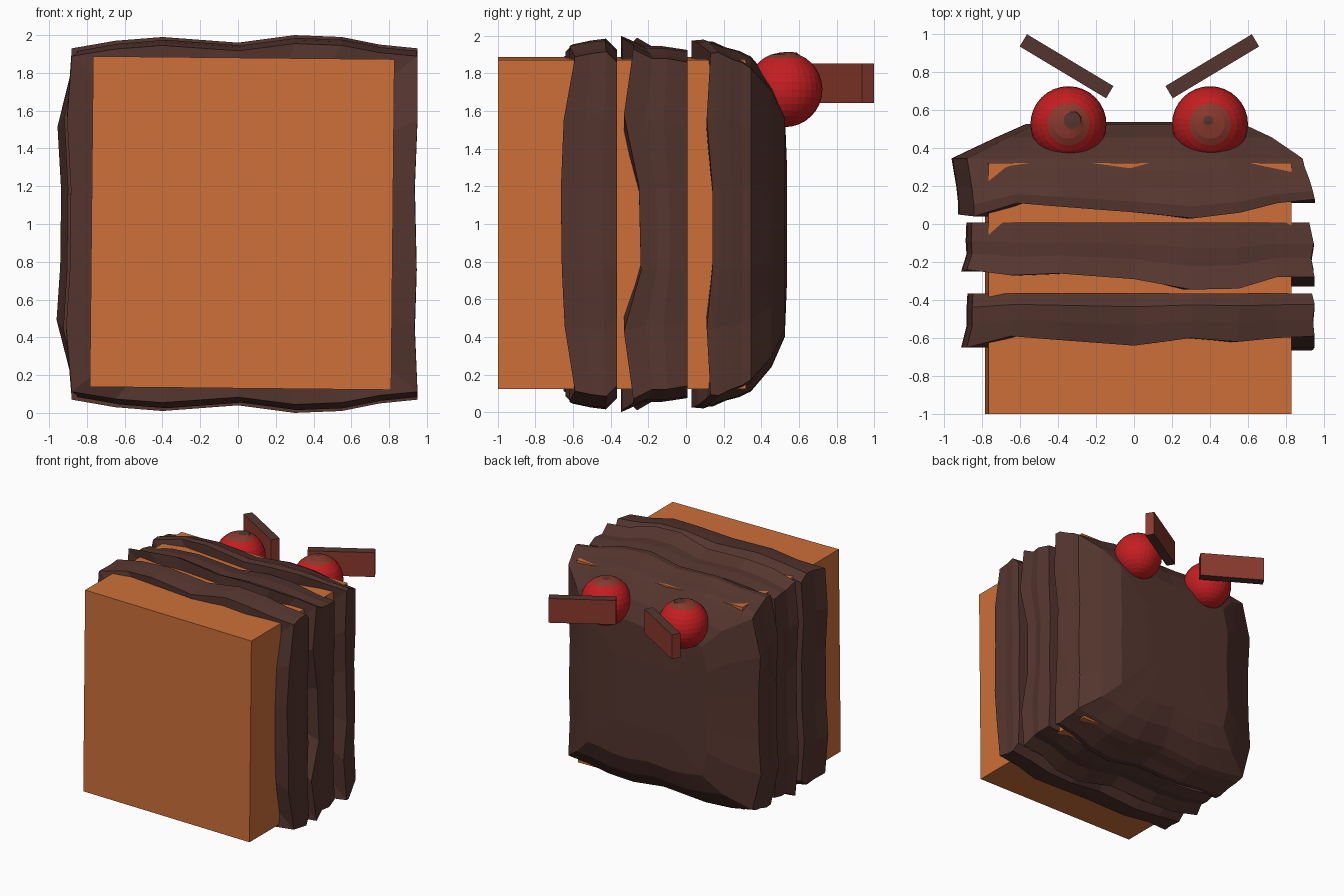
import bpy
import bmesh
from mathutils import Matrix, Vector

cube = bpy.data.objects.get("Cube")
if cube:
    bpy.data.objects.remove(cube, do_unlink=True)


def material(name, r, g, b):
    m = bpy.data.materials.new(name)
    m.use_nodes = True
    m.diffuse_color = (r, g, b, 1)
    for node in m.node_tree.nodes:
        if node.type == 'BSDF_PRINCIPLED':
            node.inputs["Base Color"].default_value = (r, g, b, 1)
    return m


orange = material("burnt orange", 0.61, 0.16, 0.04)
brown = material("dark brown", 0.09, 0.036, 0.028)
red = material("bright red", 0.55, 0.013, 0.015)
rust = material("rust", 0.25, 0.041, 0.026)


def finish(bm, name, mats):
    bmesh.ops.recalc_face_normals(bm, faces=bm.faces)
    mesh = bpy.data.meshes.new(name)
    bm.to_mesh(mesh)
    bm.free()
    for m in mats:
        mesh.materials.append(m)
    ob = bpy.data.objects.new(name, mesh)
    bpy.context.collection.objects.link(ob)
    return ob


def box(name, size, centre, axis, angle, mats):
    bm = bmesh.new()
    bmesh.ops.create_cube(bm, size=1)
    bm.transform(Matrix.Translation(centre) @ Matrix.Rotation(angle, 4, axis)
                 @ Matrix.Diagonal((*size, 1)))
    bm.normal_update()
    # top and bottom take the last material
    for f in bm.faces:
        f.material_index = len(mats) - 1 if abs(f.normal.z) > 0.9 else 0
    return finish(bm, name, mats)


# Core block
box("core_block", (1.595, 1.32, 1.75), (0.022, -0.34, 1.005), 'Y', 0.01, [orange])

# Uneven square outline shared by the crust layers
xs = [-0.88, -0.65, -0.4, 0, 0.3, 0.55, 0.75, 0.95]
top = [1.93, 1.97, 1.99, 1.96, 2, 1.99, 1.95, 1.93]
side_z = [1.58, 1.2, 0.75, 0.43]
right_x = [0.95, 0.935, 0.945, 0.935]
left_x = [-0.96, -0.94, -0.945, -0.965]


def crust(name, top_y, right_y, left_y, left_inset, back, rings, dome=()):
    """Loft from a wavy front rim to a flat back, with an optional dome.
    Rings are (x scale, z scale, depth 0-1, x shift)."""
    outline = (list(zip(xs, top)) + list(zip(right_x, side_z))
               + [(x, 2 - z) for x, z in zip(xs, top)][::-1]
               + [(x + left_inset, z) for x, z in zip(left_x, side_z)][::-1])
    front = top_y + right_y + top_y[::-1] + [left_y] * len(side_z)
    bm = bmesh.new()
    loops = []

    def ring(sx, sz, shift, ys):
        loops.append([bm.verts.new((0.02 + (x - 0.02) * sx + shift, y, 1 + (z - 1) * sz))
                      for (x, z), y in zip(outline, ys)])

    ring(0.8, 0.8, 0, front)
    for sx, sz, t, shift in rings:
        ring(sx, sz, shift, [f + (back - f) * t for f in front])
    for scale, y in dome:
        ring(scale, scale, 0, [y] * len(front))
    for a, b in zip(loops, loops[1:]):
        for i in range(len(a)):
            j = (i + 1) % len(a)
            bm.faces.new((a[i], a[j], b[j], b[i]))
    bm.faces.new(loops[0])
    bm.faces.new(loops[-1])
    return finish(bm, name, [brown])


crust("front_crust",
      [-0.65, -0.59, -0.61, -0.64, -0.6, -0.62, -0.6, -0.59],
      [-0.65, -0.665, -0.66, -0.645], -0.65, 0.055, -0.367,
      [(1, 0.955, 0, 0), (0.98, 0.975, 0.4, 0.01),
       (0.985, 0.985, 0.75, 0.015), (0.975, 0.925, 1, 0.01)])
crust("middle_crust",
      [-0.24, -0.27, -0.26, -0.29, -0.345, -0.34, -0.28, -0.28],
      [-0.33, -0.25, -0.24, -0.33], -0.25, 0.055, 0.008,
      [(1, 1, 0, 0), (0.975, 0.945, 0.35, 0.005),
       (0.985, 0.945, 0.62, 0.01), (0.97, 0.925, 1, 0)])
crust("back_crust",
      [0.04, 0.11, 0.09, 0.06, 0.03, 0.06, 0.11, 0.13],
      [0.11, 0.14, 0.14, 0.11], 0.05, 0, 0.345,
      [(0.98, 0.975, 0, 0.02), (0.975, 0.98, 0.2, 0.015),
       (0.97, 0.945, 0.5, 0), (0.965, 0.92, 0.8, -0.02), (0.965, 0.89, 1, -0.03)],
      [(0.76, 0.455), (0.6, 0.525), (0.3, 0.537)])

# Eyes: iris around the upper pole, pupils of unequal size
for name, x, pupil, drift in (("right_eye", -0.345, 1.15, 0.02), ("left_eye", 0.4, 0.65, -0.01)):
    bm = bmesh.new()
    bmesh.ops.create_uvsphere(bm, u_segments=32, v_segments=16, radius=0.2)
    for f in bm.faces:
        c = f.calc_center_median()
        r = Vector((c.x, c.y)).length
        if c.z > 0:
            f.material_index = 2 if r < 0.035 else 1 if r < 0.1 else 0
    for v in bm.verts:
        if v.co.z > 0 and v.co.xy.length < 0.05:
            v.co.x = v.co.x * pupil + drift
            v.co.y = v.co.y * pupil + 0.02
    bm.transform(Matrix.Translation((x, 0.525, 1.715)))
    finish(bm, name, [red, rust, brown])

# Slanted brows
for name, x, turn in (("right_brow", -0.355, -0.54), ("left_brow", 0.412, 0.54)):
    box(name, (0.53, 0.075, 0.21), (x, 0.83, 1.748), 'Z', turn, [rust, brown])
